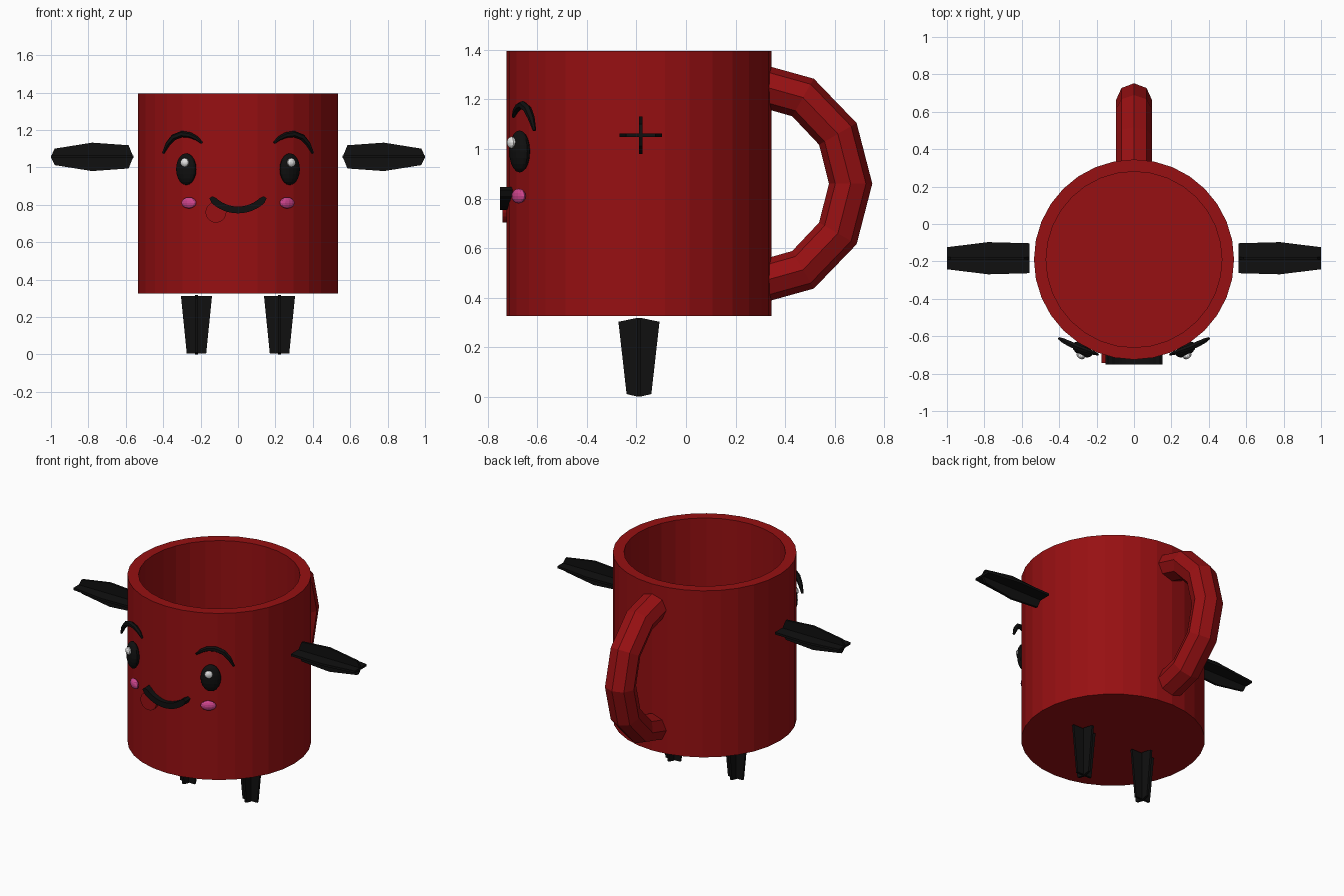
import bpy, bmesh, math
from mathutils import Vector, Matrix

if "Cube" in bpy.data.objects:
    bpy.data.objects.remove(bpy.data.objects["Cube"])


def material(name, rgb):
    m = bpy.data.materials.new(name)
    m.diffuse_color = (*rgb, 1)
    m.use_nodes = True
    m.node_tree.nodes["Principled BSDF"].inputs["Base Color"].default_value = m.diffuse_color
    return m


RED = material("deep red", (0.31, 0.005, 0.006))
BLACK = material("black", (0.005, 0.005, 0.005))
WHITE = material("white", (0.8, 0.8, 0.8))
PINK = material("pink", (0.62, 0.06, 0.27))
CY = -0.19  # y of the cup axis


def finish(name, bm, mat):
    bmesh.ops.recalc_face_normals(bm, faces=bm.faces)
    me = bpy.data.meshes.new(name)
    bm.to_mesh(me)
    bm.free()
    me.materials.append(mat)
    ob = bpy.data.objects.new(name, me)
    bpy.context.collection.objects.link(ob)
    return ob


def loft(name, rings, mat):
    """Skin a list of closed rings and cap both ends."""
    bm = bmesh.new()
    vs = [[bm.verts.new(p) for p in r] for r in rings]
    n = len(rings[0])
    for a, b in zip(vs, vs[1:]):
        for i in range(n):
            j = (i + 1) % n
            bm.faces.new((a[i], a[j], b[j], b[i]))
    bm.faces.new(vs[0])
    bm.faces.new(vs[-1])
    return finish(name, bm, mat)


def circle(r, z, n=32):
    return [(r * math.cos(2 * math.pi * i / n), CY + r * math.sin(2 * math.pi * i / n), z) for i in range(n)]


def ellipsoid(name, loc, radii, turn, mat, seg=16, rows=10):
    bm = bmesh.new()
    bmesh.ops.create_uvsphere(bm, u_segments=seg, v_segments=rows, radius=1)
    bm.transform(Matrix.Translation(loc) @ Matrix.Rotation(turn, 4, 'Z') @ Matrix.Diagonal((*radii, 1)))
    return finish(name, bm, mat)


def plate(name, origin, axis, wide, stations, mat, thick=0.014):
    """Thin flat blade: stations are (distance along axis, half width)."""
    origin, axis, wide = Vector(origin), Vector(axis), Vector(wide)
    t = axis.cross(wide) * thick / 2
    rings = []
    for d, w in stations:
        c = origin + axis * d
        rings.append([c + wide * w + t, c - wide * w + t, c - wide * w - t, c + wide * w - t])
    return loft(name, rings, mat)


# Cup: outer wall, rim, inner wall and floor
loft("cup", [circle(0.535, 0.325), circle(0.535, 1.395), circle(0.47, 1.395), circle(0.47, 0.39)], RED)

# Handle: half ring with an eight-sided section
rings = []
for k in range(7):
    a = math.radians(-90 + 30 * k)
    ring = []
    for i in range(8):
        b = math.pi * i / 4
        s = 0.0875 * math.cos(b)
        ring.append((0.095 * math.sin(b), 0.28 + (0.385 + s) * math.cos(a), 0.86 + (0.402 + s) * math.sin(a)))
    rings.append(ring)
loft("handle", rings, RED)

for side, label in ((-1, "left"), (1, "right")):
    # Arms: two crossed blades
    arm = (0, -0.183, 1.056)
    plate(label + "_arm_flat_blade", arm, (side, 0, 0), (0, 1, 0),
          [(0.56, 0.08), (0.78, 0.086), (1.0, 0.059)], BLACK)
    plate(label + "_arm_upright_blade", arm, (side, 0, 0), (0, 0, 1),
          [(0.562, 0.006), (0.585, 0.062), (0.78, 0.076), (0.98, 0.044), (0.998, 0.006)], BLACK)

    # Legs: two crossed blades
    leg = (side * 0.222, CY, 0)
    plate(label + "_leg_front_blade", leg, (0, 0, 1), (1, 0, 0), [(0.005, 0.052), (0.312, 0.083)], BLACK)
    plate(label + "_leg_side_blade", leg, (0, 0, 1), (0, 1, 0),
          [(0, 0.006), (0.01, 0.05), (0.302, 0.083), (0.318, 0.006)], BLACK)

    # Eyes, glints and cheeks, turned to follow the cup
    turn = side * math.radians(31)
    ellipsoid(label + "_eye", (side * 0.277, -0.672, 0.99), (0.06, 0.033, 0.085), turn, BLACK)
    ellipsoid(label + "_eye_glint", (side * 0.285, -0.705, 1.026), (0.025, 0.016, 0.024), turn, WHITE, 10, 6)
    ellipsoid(label + "_cheek", (side * 0.263, -0.676, 0.81), (0.046, 0.02, 0.03), turn, PINK, 12, 8)

    # Eyebrows: tapered arched tubes
    path = [(0.400, -0.612, 1.075, 0.007), (0.375, -0.625, 1.125, 0.014), (0.345, -0.640, 1.160, 0.017),
            (0.300, -0.660, 1.178, 0.017), (0.255, -0.675, 1.172, 0.015), (0.220, -0.688, 1.155, 0.012),
            (0.192, -0.698, 1.130, 0.006)]
    rings = []
    for k, (x, y, z, r) in enumerate(path):
        p, q = path[max(k - 1, 0)], path[min(k + 1, len(path) - 1)]
        along = Vector((q[0] - p[0], q[1] - p[1], q[2] - p[2])).normalized()
        out = Vector((0.45, -0.89, 0))
        up = along.cross(out).normalized()
        out = up.cross(along)
        ring = [Vector((x, y, z)) + r * (math.cos(i * math.pi / 3) * up + math.sin(i * math.pi / 3) * out)
                for i in range(6)]
        rings.append([(side * v.x, v.y, v.z) for v in ring])
    loft(label + "_eyebrow", rings, BLACK)

# Smile: curved band with rounded ends
rings = []
N = 14
for k in range(N + 1):
    t = -1 + 2 * k / N
    a = math.radians(50) * t
    h = 0.018 if abs(t) < 0.95 else 0.009
    ring = []
    for r, y in ((h, -0.752), (-h, -0.752), (-h, -0.70), (h, -0.70)):
        R = 0.19 + r
        ring.append((R * math.sin(a), y, 0.962 - R * math.cos(a)))
    rings.append(ring)
loft("smile", rings, BLACK)

# Tongue: small round disc under the smile
rings = [[(-0.118 + 0.056 * math.cos(i * math.pi / 10), y, 0.76 + 0.056 * math.sin(i * math.pi / 10))
          for i in range(20)] for y in (-0.742, -0.69)]
loft("tongue", rings, RED)
